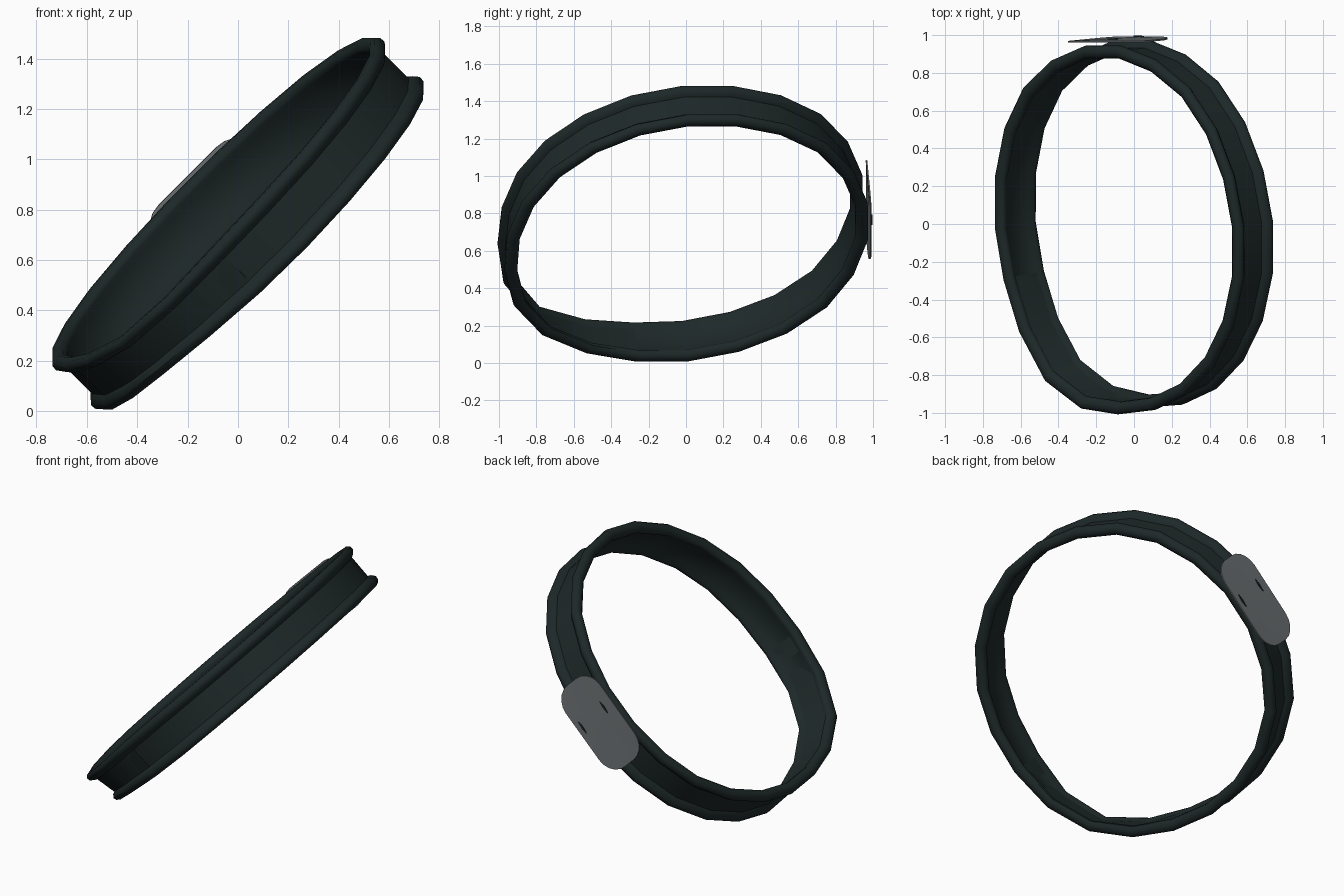
import bpy, bmesh, math
from mathutils import Vector

if "Cube" in bpy.data.objects:
    bpy.data.objects.remove(bpy.data.objects["Cube"])

# Tilted ring frame: N is the ring axis, U and V span the ring plane
CENTRE = Vector((0, -0.005, 0.745))
N = Vector((-0.7, -0.13, 0.7)).normalized()
U = Vector((1, 0, 1)).normalized()
V = N.cross(U).normalized()
RU, RV = 0.922, 0.981
SEG = 22


def material(name, rgb):
    m = bpy.data.materials.new(name)
    m.diffuse_color = (*rgb, 1)
    m.use_nodes = True
    m.node_tree.nodes["Principled BSDF"].inputs["Base Color"].default_value = m.diffuse_color
    return m


RUBBER = material("dark_rubber", (0.013, 0.0215, 0.0215))
METAL = material("grey_metal", (0.145, 0.16, 0.166))


def finish(name, bm, mat, angle):
    bmesh.ops.recalc_face_normals(bm, faces=bm.faces)
    mesh = bpy.data.meshes.new(name)
    bm.to_mesh(mesh)
    bm.free()
    mesh.materials.append(mat)
    ob = bpy.data.objects.new(name, mesh)
    bpy.context.collection.objects.link(ob)
    bpy.ops.object.select_all(action='DESELECT')
    ob.select_set(True)
    bpy.context.view_layer.objects.active = ob
    bpy.ops.object.shade_smooth_by_angle(angle=math.radians(angle))
    return ob


def bump(t, degrees, width):
    return math.exp(-((t - math.radians(degrees)) / width) ** 2)


def ring_point(t, axial, radial):
    """Point on the oval ring at angle t, offset along the axis and outward."""
    c, s = math.cos(t), math.sin(t)
    # the fastening side sags outward, leans and narrows; the shoulders are a little full
    sag = bump(t, 233, 0.43)
    r = radial + sag * (0.083 + 0.2 * axial) + 0.012 * (bump(t, 45, 0.3) + bump(t, 135, 0.3))
    return CENTRE + U * c * (RU + r) + V * s * (RV + r) + N * axial * (1 - 0.17 * sag)


def sweep(name, profile, t0, t1, steps, closed, mat):
    """Sweep a closed profile of (axial, radial) points round the ring."""
    bm = bmesh.new()
    count = steps if closed else steps + 1
    rows = [[bm.verts.new(ring_point(t0 + (t1 - t0) * i / steps, a, r)) for a, r in profile]
            for i in range(count)]
    k = len(profile)
    for i in range(steps):
        p, q = rows[i], rows[(i + 1) % count]
        for j in range(k):
            bm.faces.new((p[j], p[(j + 1) % k], q[(j + 1) % k], q[j]))
    if not closed:
        bm.faces.new(rows[0])
        bm.faces.new(rows[-1])
    return finish(name, bm, mat, 50)


# Band: thin web between two thick rolled rims
half = [(0.070, -0.035), (0.078, -0.018), (0.100, 0.0), (0.122, -0.002), (0.138, -0.018),
        (0.138, -0.045), (0.122, -0.066), (0.100, -0.068), (0.075, -0.050)]
profile = half + [(-a, r) for a, r in reversed(half)]
sweep("band", profile, 0, math.tau, SEG, True, RUBBER)

# Overlapping strap end at the fastening
strap = [(-0.126, -0.033), (0.126, -0.033), (0.126, -0.052), (-0.126, -0.052)]
step = math.tau / SEG
sweep("strap_overlap", strap, step * 12, step * 16, 4, False, RUBBER)


def plate_point(a, b, lift):
    """Point on the gently curved plate: a along the band, b across it."""
    return (CENTRE + U * (a - 0.008) + N * (b - 0.014)
            + V * (RV + 0.011 + lift + 0.06 * b - 0.11 * a * a))


# Rounded plate on the back of the band
L, W, R = 0.285, 0.16, 0.12
outline = []
for cx, cy, start in ((1, 1, 0), (-1, 1, 90), (-1, -1, 180), (1, -1, 270)):
    for i in range(6):
        t = math.radians(start + 18 * i)
        outline.append((cx * (L - R) + R * math.cos(t), cy * (W - R) + R * math.sin(t)))


def plate(name, points, low, high, mat):
    bm = bmesh.new()
    bottom = [bm.verts.new(plate_point(a, b, low)) for a, b in points]
    top = [bm.verts.new(plate_point(a, b, high)) for a, b in points]
    n = len(points)
    # fan each side from its middle so the curve stays clean
    for ring, lift in ((bottom, low), (top, high)):
        a0 = sum(p[0] for p in points) / n
        b0 = sum(p[1] for p in points) / n
        mid = bm.verts.new(plate_point(a0, b0, lift))
        for i in range(n):
            bm.faces.new((ring[i], ring[(i + 1) % n], mid))
    for i in range(n):
        j = (i + 1) % n
        bm.faces.new((bottom[i], bottom[j], top[j], top[i]))
    finish(name, bm, mat, 30)


plate("plate", outline, -0.004, 0.004, METAL)

# Slivers of the rims showing through the plate
for name, a, b in (("upper_slit", 0.055, 0.09), ("lower_slit", 0.04, -0.12)):
    sliver = [(a - 0.04, b), (a, b - 0.007), (a + 0.04, b), (a, b + 0.007)]
    plate(name, sliver, 0.001, 0.008, RUBBER)
